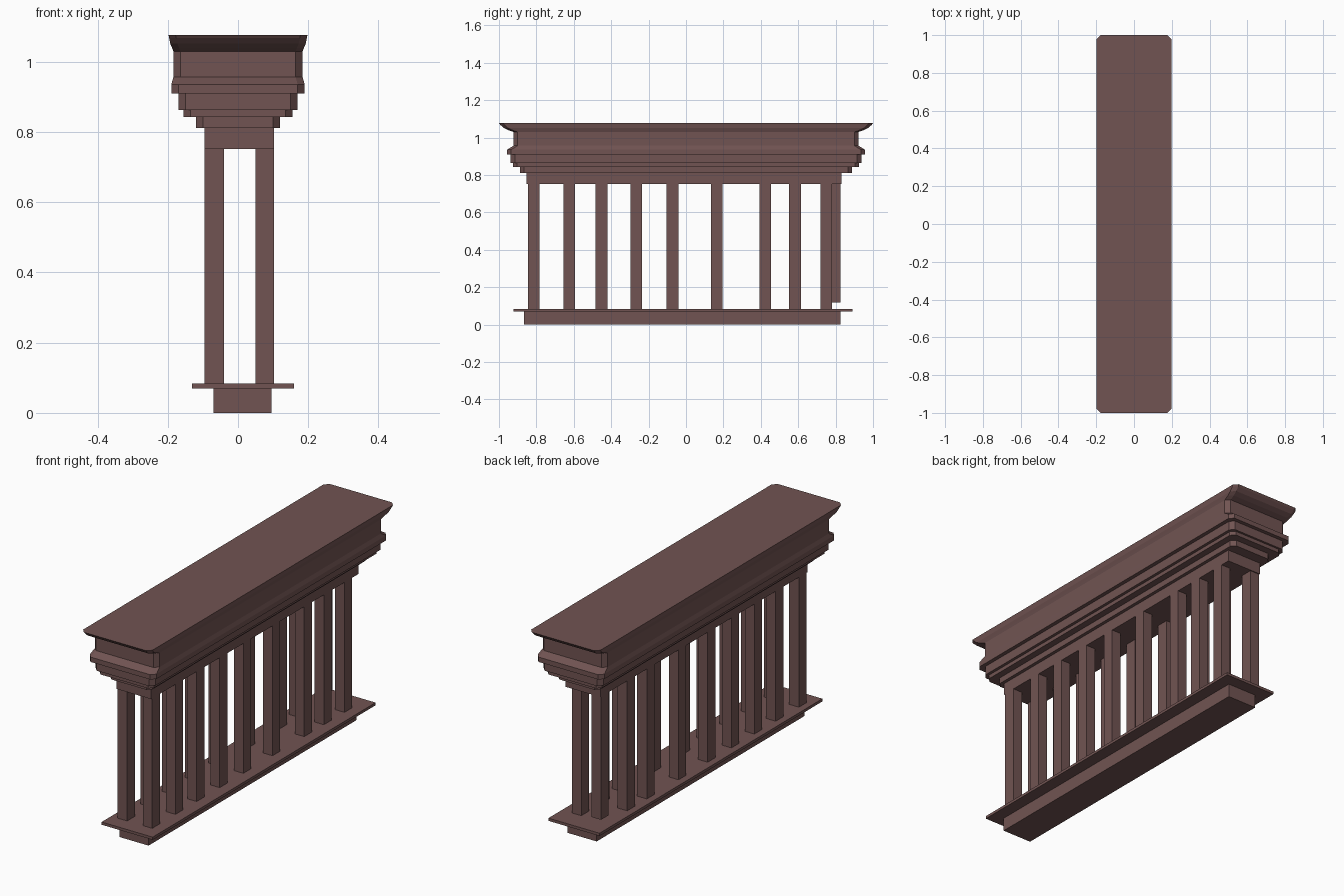
import bpy, bmesh

if "Cube" in bpy.data.objects:
    bpy.data.objects.remove(bpy.data.objects["Cube"])

mat = bpy.data.materials.new("brown_stone")
mat.diffuse_color = (0.165, 0.088, 0.085, 1)
mat.use_nodes = True
mat.node_tree.nodes["Principled BSDF"].inputs["Base Color"].default_value = mat.diffuse_color


def finish(bm, name):
    bmesh.ops.recalc_face_normals(bm, faces=bm.faces)
    me = bpy.data.meshes.new(name)
    bm.to_mesh(me)
    bm.free()
    me.materials.append(mat)
    ob = bpy.data.objects.new(name, me)
    bpy.context.collection.objects.link(ob)
    return ob


def box(name, x0, x1, y0, y1, z0, z1):
    bm = bmesh.new()
    bmesh.ops.create_cube(bm, size=1)
    for v in bm.verts:
        v.co.x = x1 if v.co.x > 0 else x0
        v.co.y = y1 if v.co.y > 0 else y0
        v.co.z = z1 if v.co.z > 0 else z0
    return finish(bm, name)


def moulding(name, levels, cx, cy):
    """Stack of rectangles with clipped corners; each level is (z, half x, half y)."""
    bm = bmesh.new()
    rings = []
    for z, hx, hy in levels:
        pts = [(hx, cy - hy), (hx, hy - cy), (hx - cx, hy), (cx - hx, hy),
               (-hx, hy - cy), (-hx, cy - hy), (cx - hx, -hy), (hx - cx, -hy)]
        rings.append([bm.verts.new((x, y, z)) for x, y in pts])
    for a, b in zip(rings, rings[1:]):
        for i in range(8):
            j = (i + 1) % 8
            bm.faces.new((a[i], a[j], b[j], b[i]))
    bm.faces.new(rings[0])
    bm.faces.new(rings[-1])
    return finish(bm, name)


# base and its thin plate
box("base", -0.07, 0.096, -0.865, 0.827, 0, 0.069)
box("base_plate", -0.131, 0.16, -0.923, 0.891, 0.069, 0.083)

# two rows of square posts; the last left post stops short of the plate
ys = [-0.814, -0.625, -0.452, -0.265, -0.072, 0.165, 0.423, 0.583, 0.75]
for i, y in enumerate(ys):
    box(f"right_post_{i + 1}", 0.05, 0.103, y - 0.031, y + 0.031, 0.083, 0.752)
    last = i == len(ys) - 1
    yl = 0.796 if last else y
    box(f"left_post_{i + 1}", -0.095, -0.04, yl - 0.031, yl + 0.031,
        0.118 if last else 0.083, 0.752)

# beam resting on the posts
box("beam", -0.095, 0.103, -0.854, 0.832, 0.752, 0.812)

# stepped cornice, frieze and flared cap
moulding("cornice", [
    (0.812, 0.12, 0.888), (0.843, 0.12, 0.888),
    (0.843, 0.155, 0.926), (0.863, 0.155, 0.926),
    (0.863, 0.17, 0.937), (0.91, 0.17, 0.937),
    (0.91, 0.19, 0.957), (0.935, 0.19, 0.957),
    (0.957, 0.184, 0.922), (1.03, 0.184, 0.922),
    (1.04, 0.188, 0.95), (1.052, 0.193, 0.975),
    (1.068, 0.196, 0.993), (1.077, 0.198, 1.0)], 0.02, 0.022)
